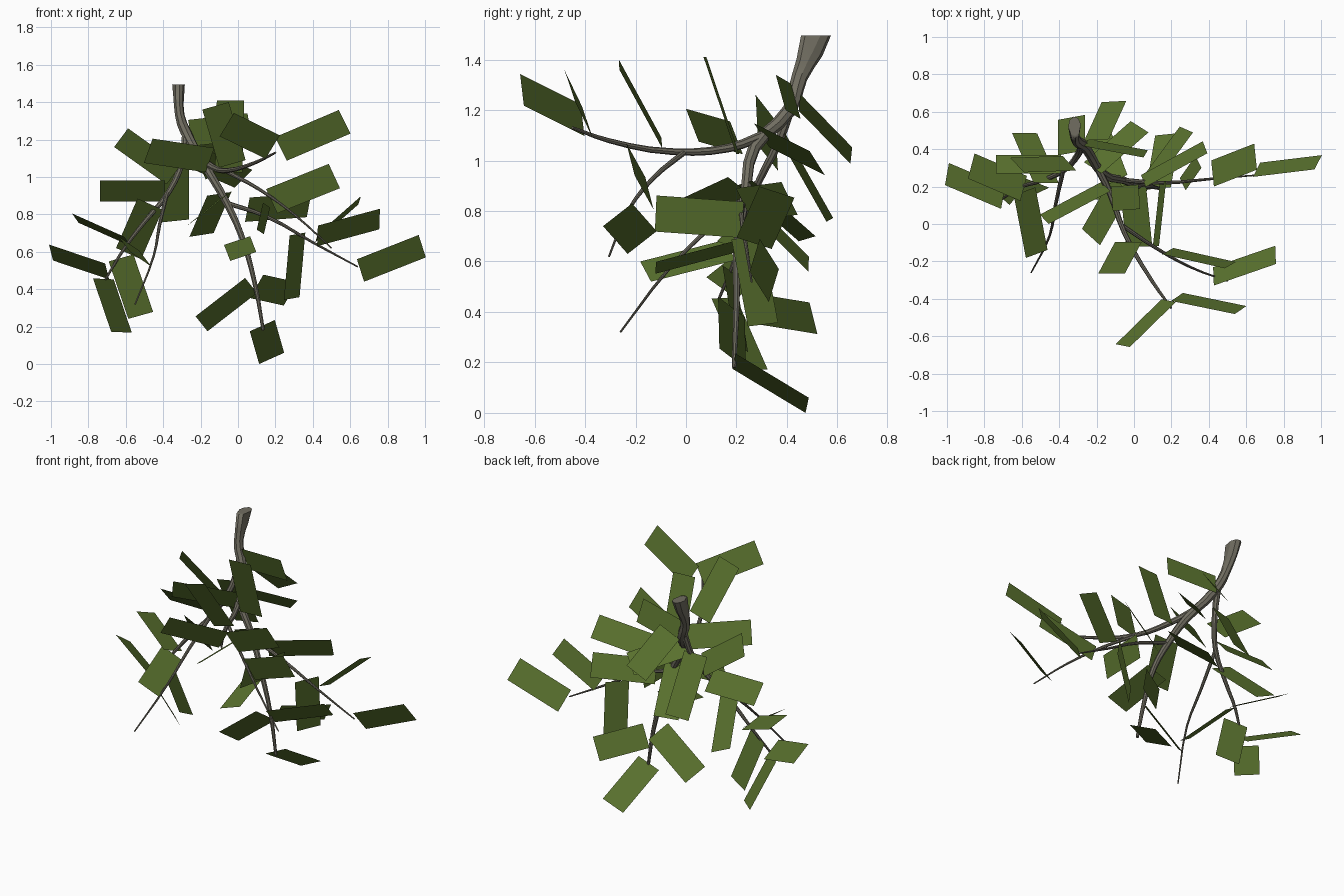
import bpy, math
from mathutils import Vector

def material(name, rgb):
    m = bpy.data.materials.new(name)
    m.diffuse_color = (*rgb, 1)
    return m

BARK = material("grey bark", (0.165, 0.155, 0.12))
GREEN = material("leaf green", (0.10, 0.165, 0.027))
WIDTH = 0.147

def branch(name, points, r0, r1, flare=None):
    """Tapered round twig through the points."""
    cu = bpy.data.curves.new(name, 'CURVE')
    cu.dimensions = '3D'
    cu.bevel_depth = 1
    cu.bevel_resolution = 2
    cu.resolution_u = 3
    cu.use_fill_caps = True
    sp = cu.splines.new('BEZIER')
    sp.bezier_points.add(len(points) - 1)
    for i, (bp, p) in enumerate(zip(sp.bezier_points, points)):
        bp.co = p
        bp.handle_left_type = bp.handle_right_type = 'AUTO'
        bp.radius = r0 + (r1 - r0) * i / (len(points) - 1)
    if flare:
        sp.bezier_points[0].radius = flare
    ob = bpy.data.objects.new(name, cu)
    bpy.context.collection.objects.link(ob)
    cu.materials.append(BARK)
    bpy.ops.object.select_all(action='DESELECT')
    ob.select_set(True)
    bpy.context.view_layer.objects.active = ob
    bpy.ops.object.convert(target='MESH')
    bpy.ops.object.shade_smooth_by_angle()
    return bpy.context.view_layer.objects.active

def leaves(name, specs):
    """Flat leaf cards: base middle, tip middle, and rise of the right edge over the left."""
    verts, faces = [], []
    for bx, by, bz, tx, ty, tz, rise in specs:
        b, t = Vector((bx, by, bz)), Vector((tx, ty, tz))
        a = (t - b).normalized()
        h = a.cross(Vector((0, 0, 1))).normalized()
        v = h.cross(a)
        s = max(-1, min(1, rise / WIDTH / v.z))
        side = (h * math.sqrt(1 - s * s) + v * s) * WIDTH / 2
        n = len(verts)
        verts += [b - side, b + side, t + side, t - side]
        faces.append((n, n + 1, n + 2, n + 3))
    me = bpy.data.meshes.new(name)
    me.from_pydata(verts, [], faces)
    me.materials.append(GREEN)
    bpy.context.collection.objects.link(bpy.data.objects.new(name, me))

# main stem, curving down to the lowest tip
stem = branch("main_stem", [(-.32, .525, 1.49), (-.31, .45, 1.33), (-.26, .41, 1.2), (-.17, .27, 1.05),
                            (-.06, .235, .86), (.02, .205, .68), (.09, .2, .43), (.135, .19, .18)],
              .036, .009, .055)
# the top is flattened sideways and cut level
for v in stem.data.vertices:
    k = min(1, max(0, (v.co.z - 1.25) / .15))
    v.co.x = -.315 + (v.co.x + .315) * (1 - .38 * k)
    if v.co.z > 1.44:
        v.co.z = 1.495
# front limb and its side twig
branch("front_limb", [(-.2, .31, 1.1), (-.13, .17, 1.05), (-.05, -.05, 1.035),
                      (.1, -.31, 1.08), (.2, -.45, 1.13)], .021, .006)
branch("front_twig", [(-.06, -.01, 1.03), (.12, -.13, .93), (.3, -.23, .8), (.5, -.305, .62)], .012, .004)
# right twig
branch("right_twig", [(-.06, .235, .86), (.15, .22, .79), (.4, .24, .65), (.64, .26, .52)], .013, .004)
# left limb and its side twig
branch("left_limb", [(-.28, .42, 1.23), (-.3, .37, 1.08), (-.37, .29, .92), (-.5, .23, .76),
                     (-.6, .2, .63), (-.71, .13, .45)], .021, .006)
branch("left_twig", [(-.38, .28, .91), (-.42, .1, .74), (-.45, -.06, .58), (-.55, -.26, .32)], .012, .004)

leaves("front_limb_leaves", [
    (.185, -.41, 1.16, -.06, -.65, 1.28, -.125),
    (.23, -.39, 1.15, .57, -.46, 1.295, .126),
    (-.03, -.096, 1.07, -.12, -.265, 1.38, -.04),
    (-.15, .2, 1.09, -.48, .025, 1.14, -.13),
    (-.05, .205, 1.025, -.04, .075, 1.41, 0)])
leaves("front_twig_leaves", [
    (.18, -.145, .87, .515, -.22, 1.005, .13),
    (.425, -.28, .685, .757, -.165, .775, .11)])
leaves("right_twig_leaves", [
    (.05, .23, .825, .38, .41, .85, .13),
    (.155, .225, .765, .117, -.12, .79, -.143),
    (.318, .24, .695, .287, .305, .35, .015),
    (.42, .27, .672, .65, .36, .875, .045),
    (.655, .29, .5, .985, .33, .63, .12)])
leaves("lower_stem_leaves", [
    (-.1, .23, .91, -.195, .48, .69, .02),
    (-.07, .21, .9, -.23, -.07, .77, -.069),
    (-.005, .2, .66, .028, -.12, .575, -.047),
    (.1, .26, .415, .28, .505, .375, .125),
    (.07, .18, .42, -.195, .185, .215, -.08),
    (.13, .19, .205, .18, .48, .03, .06)])
leaves("upper_stem_leaves", [
    (-.255, .435, 1.235, .062, .375, 1.27, .14),
    (-.2, .45, 1.23, -.107, .655, 1.02, .065),
    (-.22, .3, 1.1, .03, .52, .99, .095)])
leaves("left_limb_leaves", [
    (-.335, .38, 1.1, -.335, .57, .765, .015),
    (-.345, .325, 1.01, -.625, .315, 1.21, -.1),
    (-.39, .32, .925, -.738, .32, .925, -.11),
    (-.47, .22, .855, -.585, .486, .59, -.06),
    (-.585, .175, .645, -.52, -.16, .56, .08),
    (-.59, .19, .655, -.87, .31, .78, -.05)])
leaves("left_tip_leaves", [
    (-.7, .14, .495, -1, .267, .596, -.085),
    (-.72, .15, .455, -.623, .275, .17, -.005),
    (-.625, .17, .567, -.52, .22, .26, .037)])
